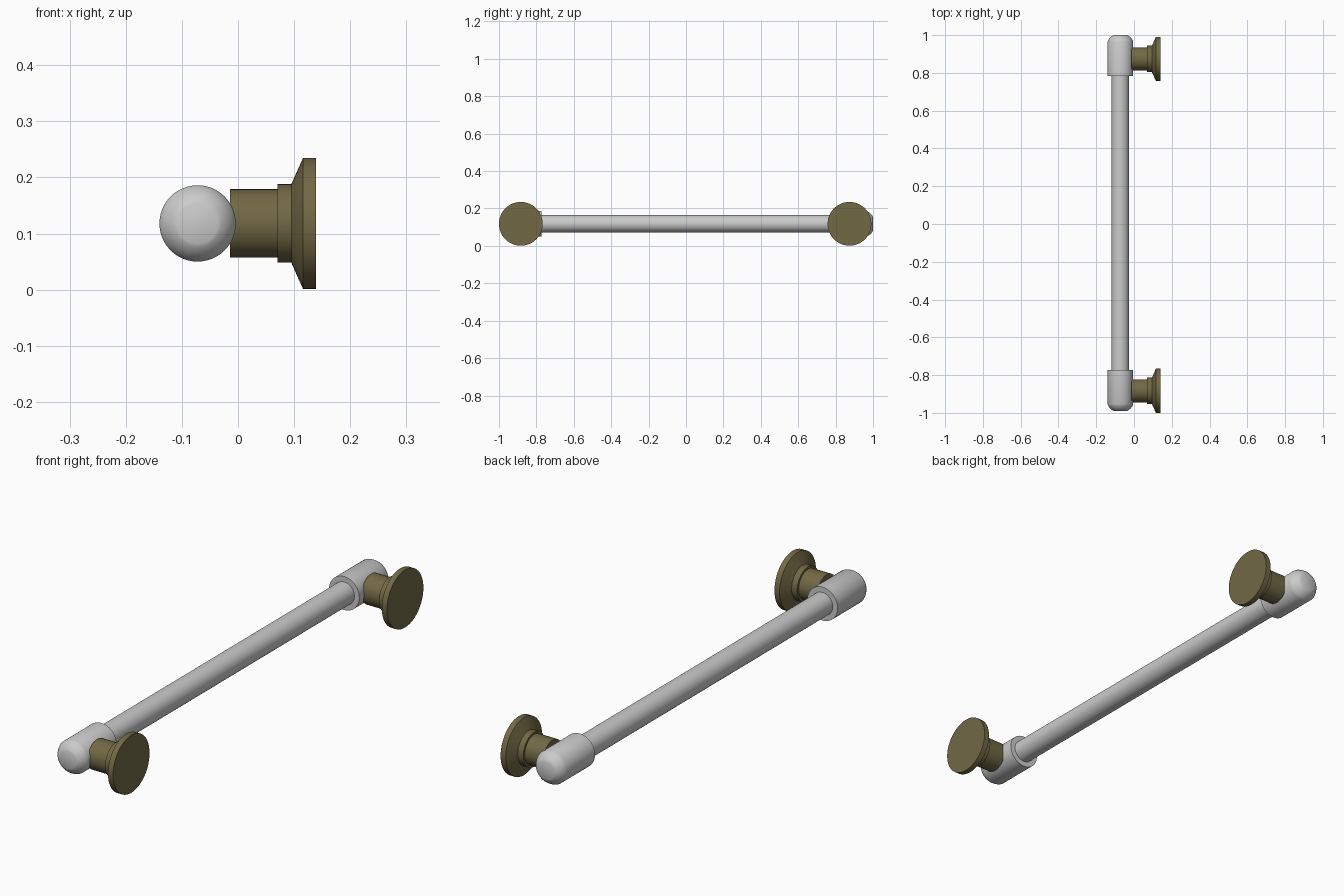
import bpy, bmesh, math
from mathutils import Matrix, Vector

if "Cube" in bpy.data.objects:
    bpy.data.objects.remove(bpy.data.objects["Cube"])

BAR_X, AXIS_Z = -0.072, 0.118
brass = bpy.data.materials.new("dark_brass")
brass.diffuse_color = (0.17, 0.14, 0.06, 1)
brass.use_nodes = True
brass.node_tree.nodes["Principled BSDF"].inputs["Base Color"].default_value = brass.diffuse_color


def lathe(name, profile, axis, origin, mat=None, steps=48):
    """Spin (distance along axis, radius) points around the axis, closing both ends."""
    bm = bmesh.new()
    rings = []
    for d, r in profile:
        rings.append([bm.verts.new((r * math.cos(2 * math.pi * i / steps),
                                    r * math.sin(2 * math.pi * i / steps), d))
                      for i in range(steps)])
    for a, b in zip(rings, rings[1:]):
        for i in range(steps):
            j = (i + 1) % steps
            bm.faces.new((a[i], a[j], b[j], b[i]))
    bm.faces.new(rings[0])
    bm.faces.new(rings[-1])
    rot = Vector((0, 0, 1)).rotation_difference(Vector(axis)).to_matrix().to_4x4()
    bm.transform(Matrix.Translation(origin) @ rot)
    bmesh.ops.recalc_face_normals(bm, faces=bm.faces)
    mesh = bpy.data.meshes.new(name)
    bm.to_mesh(mesh)
    bm.free()
    obj = bpy.data.objects.new(name, mesh)
    bpy.context.collection.objects.link(obj)
    if mat:
        mesh.materials.append(mat)
    bpy.ops.object.select_all(action='DESELECT')
    obj.select_set(True)
    bpy.context.view_layer.objects.active = obj
    bpy.ops.object.shade_smooth_by_angle(angle=math.radians(30))
    return obj


# Long grab bar
lathe("bar", [(-0.80, 0.046), (0.81, 0.046)], (0, 1, 0), (BAR_X, 0, AXIS_Z))

# End sleeve: straight body with a rounded shoulder and small flat tip
sleeve = [(0, 0.068), (0.181, 0.068)]
for k in range(1, 8):
    t = k / 7 * math.pi / 2
    sleeve.append((0.181 + 0.035 * math.sin(t), 0.036 + 0.032 * math.cos(t)))
# make the shoulder close to a chamfer by blending towards a straight line
for k in range(1, 7):
    d, r = sleeve[1 + k]
    sleeve[1 + k] = (0.5 * d + 0.5 * (0.181 + 0.035 * k / 7),
                     0.5 * r + 0.5 * (0.068 - 0.032 * k / 7))

# Wall mount: neck, collar, flare and base disc
mount = [(-0.014, 0.061), (0.070, 0.061), (0.070, 0.070), (0.095, 0.070),
         (0.116, 0.117), (0.139, 0.117)]

for side, sign, start, mount_y in (("front", -1, -0.773, -0.883),
                                   ("back", 1, 0.784, 0.874)):
    lathe(side + "_sleeve", sleeve, (0, sign, 0), (BAR_X, start, AXIS_Z))
    lathe(side + "_wall_mount", mount, (1, 0, 0), (0, mount_y, AXIS_Z), brass)
